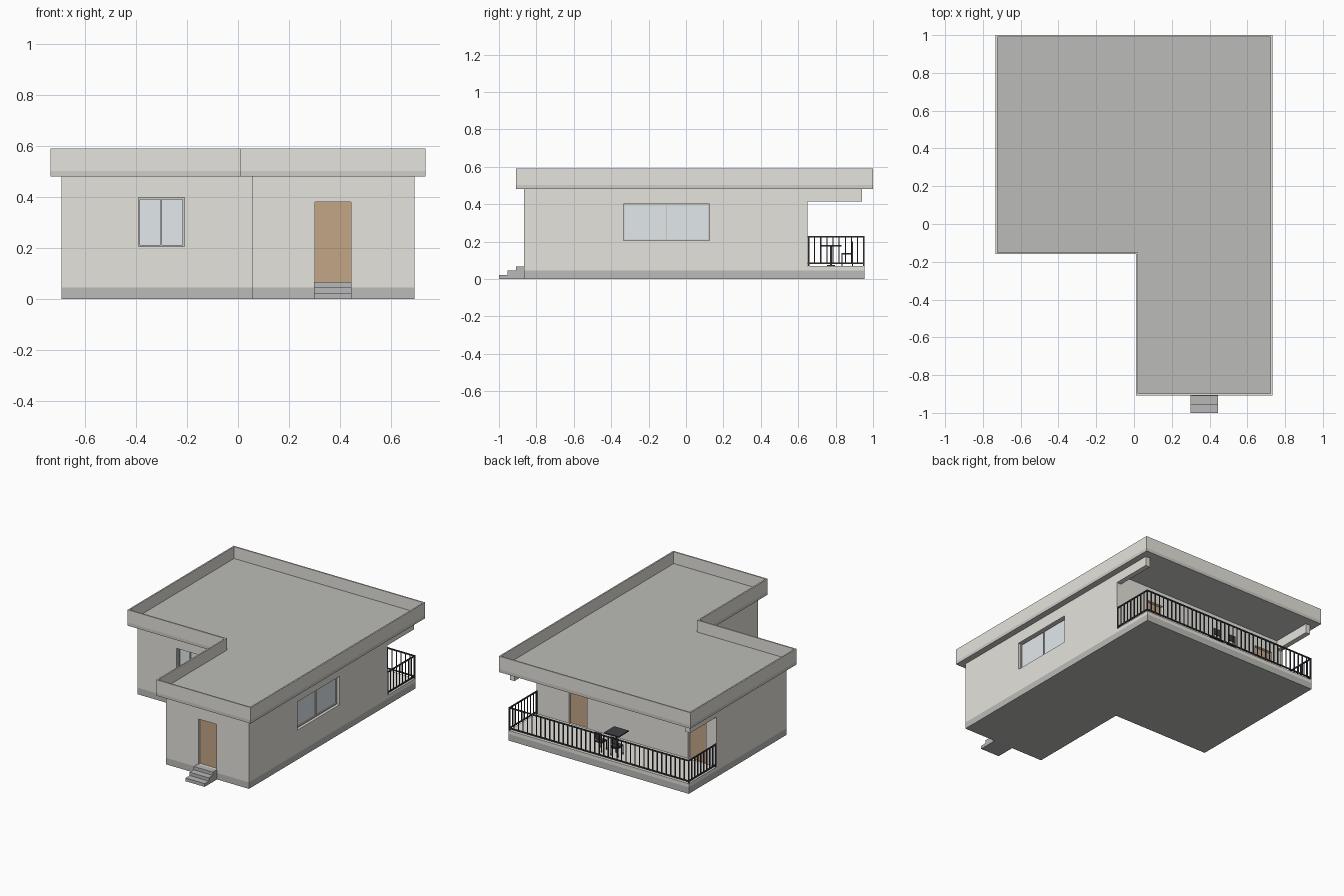
import bpy, bmesh

if "Cube" in bpy.data.objects:
    bpy.data.objects.remove(bpy.data.objects["Cube"])


def material(name, rgb):
    m = bpy.data.materials.new(name)
    m.diffuse_color = (*rgb, 1)
    m.use_nodes = True
    m.node_tree.nodes["Principled BSDF"].inputs["Base Color"].default_value = m.diffuse_color
    return m


WALL = material("plaster", (0.79, 0.77, 0.72))
BASE = material("plinth_grey", (0.50, 0.50, 0.48))
TRIM = material("roof_grey", (0.62, 0.61, 0.58))
STEP = material("step_grey", (0.48, 0.48, 0.48))
WOOD = material("door_brown", (0.55, 0.38, 0.24))
GLASS = material("glass", (0.76, 0.81, 0.84))
BLACK = material("black_metal", (0.05, 0.05, 0.06))


def make(name, bm, mat):
    bmesh.ops.recalc_face_normals(bm, faces=bm.faces)
    me = bpy.data.meshes.new(name)
    bm.to_mesh(me)
    bm.free()
    me.materials.append(mat)
    ob = bpy.data.objects.new(name, me)
    bpy.context.collection.objects.link(ob)
    return ob


def add_box(bm, x0, x1, y0, y1, z0, z1):
    vs = bmesh.ops.create_cube(bm, size=1)["verts"]
    for v in vs:
        v.co = (x1 if v.co.x > 0 else x0, y1 if v.co.y > 0 else y0, z1 if v.co.z > 0 else z0)


def boxes(name, mat, *bounds):
    bm = bmesh.new()
    for b in bounds:
        add_box(bm, *b)
    return make(name, bm, mat)


def l_prism(x0, x1, xn, y0, y1, yn, z0, z1):
    """L-shaped plan: the notch at the front left ends at xn, yn."""
    bm = bmesh.new()
    plan = [(xn, y0), (x1, y0), (x1, y1), (x0, y1), (x0, yn), (xn, yn)]
    face = bm.faces.new([bm.verts.new((x, y, z0)) for x, y in plan])
    top = bmesh.ops.extrude_face_region(bm, geom=[face])["geom"]
    bmesh.ops.translate(bm, vec=(0, 0, z1 - z0), verts=[v for v in top if isinstance(v, bmesh.types.BMVert)])
    bmesh.ops.recalc_face_normals(bm, faces=bm.faces)
    return bm


# Plinth, porch floor and main walls
make("plinth", l_prism(-0.69, 0.69, 0.055, -0.865, 0.955, -0.115, 0, 0.045), BASE)
boxes("porch_floor", WALL, (-0.69, 0.69, 0.65, 0.955, 0.045, 0.07))
walls = make("walls", l_prism(-0.69, 0.69, 0.055, -0.865, 0.65, -0.115, 0.045, 0.485), WALL)

# Roof slab and parapet with a sunken deck
make("roof_slab", l_prism(-0.733, 0.733, 0.01, -0.908, 1.0, -0.16, 0.48, 0.502), TRIM)
bm = l_prism(-0.733, 0.733, 0.01, -0.908, 1.0, -0.16, 0.502, 0.59)
top = max(bm.faces, key=lambda f: f.calc_center_median().z)
bmesh.ops.inset_region(bm, faces=[top], thickness=0.014)
inner = bmesh.ops.extrude_discrete_faces(bm, faces=[top])["faces"][0]
bmesh.ops.translate(bm, vec=(0, 0, -0.082), verts=inner.verts)
deck = make("parapet", bm, WALL)
deck.data.materials.append(BASE)
for p in deck.data.polygons:
    if abs(p.center.z - 0.508) < 0.002 and p.normal.z > 0.9:
        p.material_index = 1

# Beams over the porch ends
boxes("porch_beams", WALL, *[(min(s * 0.69, s * 0.655), max(s * 0.69, s * 0.655), 0.65, 0.94, 0.415, 0.48) for s in (-1, 1)])


# Openings: u runs along the wall, d goes inward from the wall face
def wall_box(axis, face, inward, u0, u1, d0, d1, z0, z1):
    a, b = sorted((face + inward * d0, face + inward * d1))
    return (a, b, u0, u1, z0, z1) if axis == "x" else (u0, u1, a, b, z0, z1)


def opening(w, u0, u1, z0, z1, depth):
    cutter = boxes("cutter", BASE, wall_box(*w, u0, u1, -0.05, depth, z0, z1))
    cutter.hide_render = True
    mod = walls.modifiers.new("opening", "BOOLEAN")
    mod.object = cutter
    mod.operation = "DIFFERENCE"
    mod.solver = "EXACT"
    bpy.context.view_layer.objects.active = walls
    bpy.ops.object.modifier_apply(modifier=mod.name)
    bpy.data.objects.remove(cutter)


def window(name, w, u0, u1, z0, z1):
    opening(w, u0, u1, z0, z1, 0.035)
    t, mid = 0.007, (u0 + u1) / 2
    boxes(name + "_glass", GLASS, wall_box(*w, u0, u1, 0.026, 0.035, z0, z1))
    bars = [(u0, u1, z0, z0 + t), (u0, u1, z1 - t, z1), (u0, u0 + t, z0 + t, z1 - t),
            (u1 - t, u1, z0 + t, z1 - t), (mid - t / 3, mid + t / 3, z0 + t, z1 - t)]
    boxes(name + "_frame", TRIM, *[wall_box(*w, a, b, 0.018, 0.034, c, d) for a, b, c, d in bars])


def door(name, w, u0, u1):
    opening(w, u0, u1, 0.065, 0.38, 0.03)
    boxes(name, WOOD, wall_box(*w, u0, u1, 0.02, 0.03, 0.065, 0.38))


window("front_window", ("y", -0.115, 1), -0.39, -0.21, 0.205, 0.397)
window("side_window", ("x", 0.69, -1), -0.335, 0.125, 0.205, 0.4)
door("front_door", ("y", -0.865, 1), 0.302, 0.442)
door("porch_door_right", ("y", 0.65, -1), 0.302, 0.442)
door("porch_door_left", ("y", 0.65, -1), -0.61, -0.47)

# Front steps
boxes("front_steps", STEP, *[(0.298, 0.445, -1 + 0.045 * i, -0.865, z, z + 0.0225)
                             for i, z in enumerate((0, 0.0225, 0.045))])

# Porch railing: rails, corner posts and balusters on three sides
R, YB, X = 0.004, 0.95, 0.686
rail = []
for z in (0.085, 0.226):
    rail.append((-X - R, X + R, YB - R, YB + R, z - R, z + R))
    rail += [(s * X - R, s * X + R, 0.65, YB, z - R, z + R) for s in (-1, 1)]
for s in (-1, 1):
    rail += [(s * X - R, s * X + R, y - R, y + R, 0.07, 0.23) for y in (0.655, YB)]
    rail += [(s * X - 0.003, s * X + 0.003, y - 0.003, y + 0.003, 0.085, 0.226)
             for y in [0.655 + 0.0328 * i for i in range(1, 9)]]
n = 40
for i in range(1, n):
    x = -X + 2 * X * i / n
    rail.append((x - 0.003, x + 0.003, YB - 0.003, YB + 0.003, 0.085, 0.226))
boxes("porch_railing", BLACK, *rail)

# Table with a central column
tx, ty = -0.01, 0.775
boxes("table", BLACK, (tx - 0.056, tx + 0.056, ty - 0.056, ty + 0.056, 0.174, 0.181),
      (tx - 0.005, tx + 0.005, ty - 0.005, ty + 0.005, 0.075, 0.174),
      (tx - 0.022, tx + 0.022, ty - 0.022, ty + 0.022, 0.07, 0.075))

# Two chairs with backs towards the railing
for name, cx in (("chair_left", -0.075), ("chair_right", 0.05)):
    y0, y1, h, t = 0.832, 0.892, 0.028, 0.005
    parts = [(cx - h, cx + h, y0, y1, 0.132, 0.138), (cx - h, cx + h, y1 - t, y1, 0.155, 0.2)]
    for a in (cx - h, cx + h - t):
        parts += [(a, a + t, y0, y0 + t, 0.07, 0.132), (a, a + t, y1 - t, y1, 0.07, 0.2)]
    boxes(name, BLACK, *parts)
